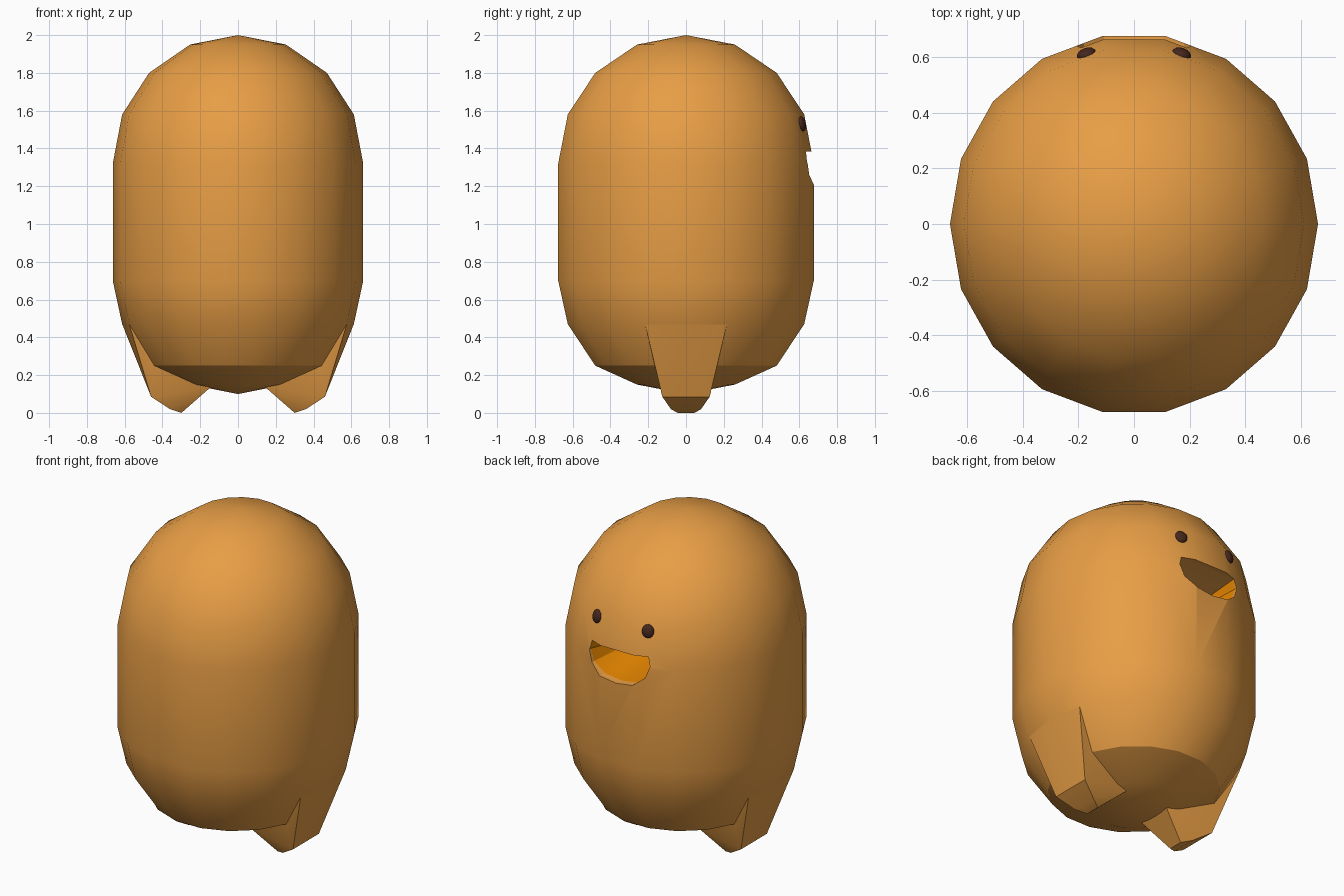
import bpy, bmesh
from math import sin, cos, pi, radians
from mathutils import Vector

if "Cube" in bpy.data.objects:
    bpy.data.objects.remove(bpy.data.objects["Cube"])


def material(name, rgb):
    m = bpy.data.materials.new(name)
    m.diffuse_color = (*rgb, 1)
    m.use_nodes = True
    m.node_tree.nodes["Principled BSDF"].inputs["Base Color"].default_value = m.diffuse_color
    return m


SKIN = material("skin", (0.80, 0.34, 0.06))
MOUTH = material("mouth_inside", (0.80, 0.24, 0.0))
DARK = material("eye_dark", (0.06, 0.02, 0.012))


def make(name, bm, *mats):
    bmesh.ops.recalc_face_normals(bm, faces=bm.faces)
    me = bpy.data.meshes.new(name)
    bm.to_mesh(me)
    bm.free()
    ob = bpy.data.objects.new(name, me)
    bpy.context.collection.objects.link(ob)
    for m in mats:
        me.materials.append(m)
    return ob


def activate(ob):
    bpy.ops.object.select_all(action='DESELECT')
    ob.select_set(True)
    bpy.context.view_layer.objects.active = ob


def smooth(ob, angle=30):
    activate(ob)
    bpy.ops.object.shade_smooth_by_angle(angle=radians(angle))


# Body: 18-sided capsule, four steps to each dome
SIDES, RX, RY = 18, 0.663, 0.687
profile = [(0.383, 0.15), (0.71, 0.25), (0.925, 0.47), (1, 0.70),
           (1, 1.32), (0.925, 1.58), (0.71, 1.80), (0.383, 1.95)]
bm = bmesh.new()
rings = [[bm.verts.new((RX * s * cos(2 * pi * i / SIDES), RY * s * sin(2 * pi * i / SIDES), z))
          for i in range(SIDES)] for s, z in profile]
bottom, top = bm.verts.new((0, 0, 0.10)), bm.verts.new((0, 0, 2.0))
for i in range(SIDES):
    j = (i + 1) % SIDES
    for a, b in zip(rings, rings[1:]):
        bm.faces.new((a[i], a[j], b[j], b[i]))
    bm.faces.new((bottom, rings[0][j], rings[0][i]))
    bm.faces.new((top, rings[-1][i], rings[-1][j]))
body = make("body", bm, SKIN, MOUTH)

# Mouth: D-shaped opening narrowing inwards, with coloured floor and back
outline = [(0.19, 1.385), (0.205, 1.33), (0.18, 1.26), (0.11, 1.205), (0.0, 1.19),
           (-0.11, 1.205), (-0.18, 1.26), (-0.205, 1.33), (-0.19, 1.385)]
bm = bmesh.new()
front = [bm.verts.new((x, 0.80, z)) for x, z in outline]
rim = [bm.verts.new((x, 0.63, z)) for x, z in outline]
back = [bm.verts.new((x * 0.75, 0.33, 1.28 + (z - 1.28) * 0.3)) for x, z in outline]
n = len(outline)
bm.faces.new(front)
bm.faces.new(back).material_index = 1
for i in range(n):
    j = (i + 1) % n
    bm.faces.new((front[i], front[j], rim[j], rim[i])).material_index = 0
    bm.faces.new((rim[i], rim[j], back[j], back[i])).material_index = 1 if i < n - 1 else 0
cutter = make("mouth_cutter", bm, SKIN, MOUTH)
cutter.hide_render = True
mod = body.modifiers.new("mouth", 'BOOLEAN')
mod.operation, mod.solver, mod.object = 'DIFFERENCE', 'EXACT', cutter
activate(body)
bpy.ops.object.modifier_apply(modifier=mod.name)
bpy.data.objects.remove(cutter)
smooth(body)

# Feet: faceted stubs growing out of the body's underside
foot_pairs = [(0.576, 0.217, 0.47), (0.44, 0.166, 0.25), (0.46, 0.125, 0.085),
              (0.36, 0.08, 0.02), (0.30, 0.045, 0.0), (0.14, 0.11, 0.14)]
for name, s in (("left_foot", -1), ("right_foot", 1)):
    bm = bmesh.new()
    bm.verts.new((s * 0.613, 0, 0.47))
    for x, y, z in foot_pairs:
        for k in (-1, 1):
            bm.verts.new((s * x, k * y, z))
    bmesh.ops.convex_hull(bm, input=bm.verts)
    smooth(make(name, bm, SKIN))

# Eyes: flattened beads lying on the face
for name, s in (("left_eye", -1), ("right_eye", 1)):
    bm = bmesh.new()
    bmesh.ops.create_uvsphere(bm, u_segments=16, v_segments=10, radius=1)
    bmesh.ops.scale(bm, vec=(0.035, 0.04, 0.02), verts=bm.verts)
    eye = make(name, bm, DARK)
    eye.rotation_euler = Vector((s * 0.33, 0.92, 0.2)).to_track_quat('Z', 'Y').to_euler()
    eye.location = (s * 0.172, 0.613, 1.53)
    smooth(eye, 60)
